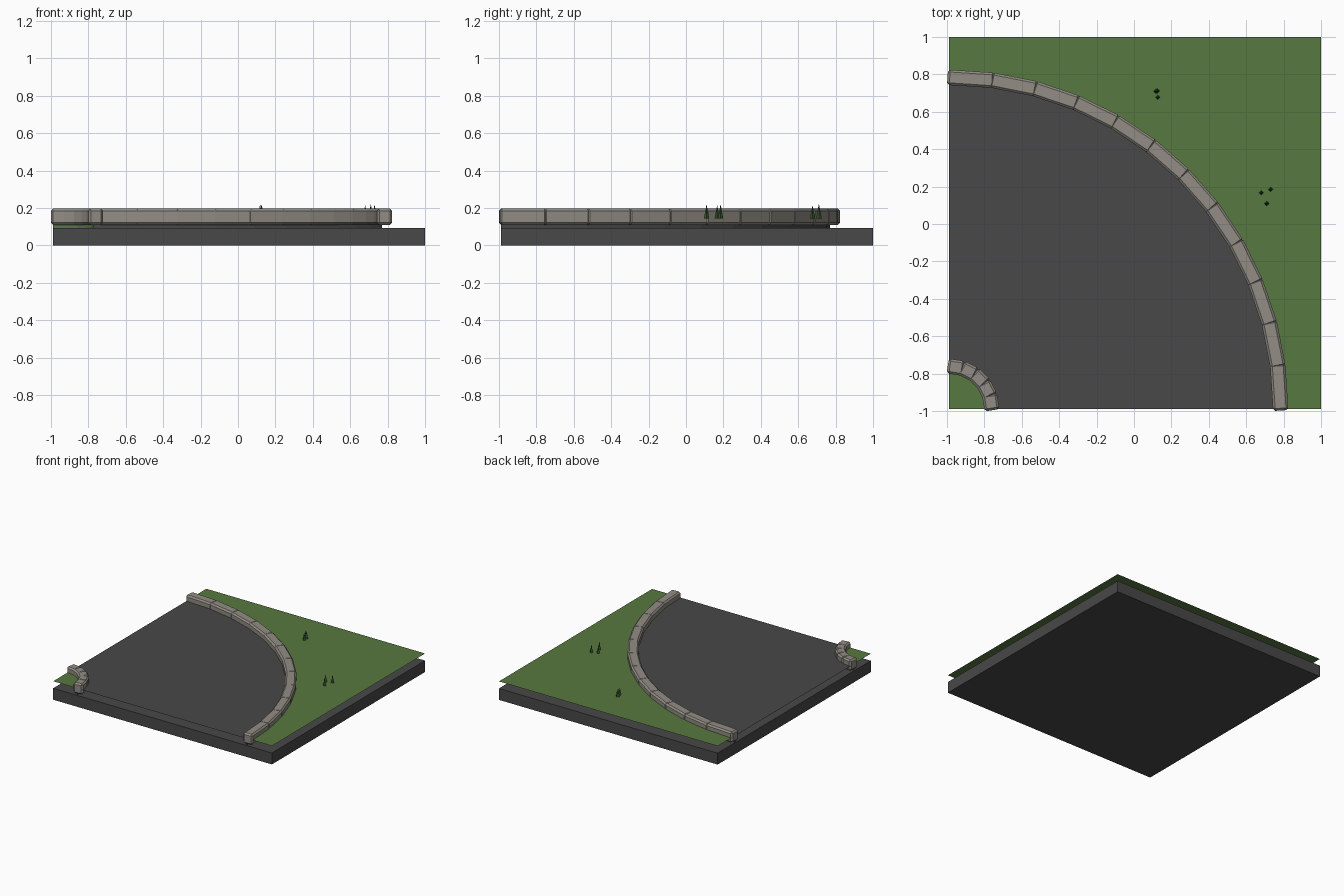
import bpy, bmesh, math
from mathutils import Matrix

if "Cube" in bpy.data.objects:
    bpy.data.objects.remove(bpy.data.objects["Cube"])

LO, HI = -0.988, 1.0             # tile edges; arcs are centred on the (LO, LO) corner
R_OUT, R_IN = 1.757, 0.215       # kerb centre lines
Z_SLAB, Z_ROAD, Z_GRASS = 0.094, 0.15, 0.152


def material(name, r, g, b):
    m = bpy.data.materials.new(name)
    m.diffuse_color = (r, g, b, 1)
    m.use_nodes = True
    m.node_tree.nodes["Principled BSDF"].inputs["Base Color"].default_value = m.diffuse_color
    return m


ASPHALT = material("asphalt", 0.065, 0.065, 0.065)
GRASS = material("grass", 0.095, 0.19, 0.05)
STONE = material("stone", 0.29, 0.27, 0.235)
BLADE = material("blade", 0.04, 0.09, 0.025)


def finish(name, bm, mat):
    me = bpy.data.meshes.new(name)
    bm.to_mesh(me)
    bm.free()
    me.materials.append(mat)
    ob = bpy.data.objects.new(name, me)
    bpy.context.collection.objects.link(ob)
    return ob


def arc(r, n):
    return [(LO + r * math.cos(math.pi / 2 * i / n),
             LO + r * math.sin(math.pi / 2 * i / n)) for i in range(n + 1)]


def sheet(name, pts, z, mat):
    bm = bmesh.new()
    face = bm.faces.new([bm.verts.new((x, y, z)) for x, y in pts])
    face.normal_update()
    if face.normal.z < 0:
        face.normal_flip()
    bmesh.ops.triangulate(bm, faces=[face])
    finish(name, bm, mat)


def skirt(name, pts, z0, z1, mat):
    # upright strip closing the gap below a kerb
    bm = bmesh.new()
    cols = [(bm.verts.new((x, y, z0)), bm.verts.new((x, y, z1))) for x, y in pts]
    for (a, b), (c, d) in zip(cols, cols[1:]):
        bm.faces.new((a, c, d, b))
    finish(name, bm, mat)


def kerb(name, r, count, length, width, z0, z1, bevel):
    # chamfered blocks laid round a quarter circle
    bm = bmesh.new()
    for i in range(count):
        a = math.pi / 2 * (i + 0.5) / count
        m = (Matrix.Translation((LO, LO, (z0 + z1) / 2)) @ Matrix.Rotation(a, 4, 'Z')
             @ Matrix.Translation((r, 0, 0)) @ Matrix.Diagonal((width, length, z1 - z0, 1)))
        bmesh.ops.create_cube(bm, size=1, matrix=m)
    bmesh.ops.bevel(bm, geom=bm.edges[:], offset=bevel, segments=1, affect='EDGES')
    finish(name, bm, STONE)


# base slab
bm = bmesh.new()
mid, size = (LO + HI) / 2, HI - LO
bmesh.ops.create_cube(bm, size=1, matrix=Matrix.Translation((mid, mid, Z_SLAB / 2))
                      @ Matrix.Diagonal((size, size, Z_SLAB, 1)))
finish("base_slab", bm, ASPHALT)

# thin floating road and grass sheets
sheet("road", arc(R_OUT, 12) + arc(R_IN, 5)[::-1], Z_ROAD, ASPHALT)
sheet("outer_grass", arc(R_OUT, 12) + [(LO, HI), (HI, HI), (HI, LO)], Z_GRASS, GRASS)
sheet("corner_grass", [(LO, LO)] + arc(R_IN, 5), Z_GRASS, GRASS)

# skirts under the kerbs
skirt("road_skirt", arc(R_OUT, 12), Z_SLAB, Z_ROAD, ASPHALT)
skirt("corner_grass_skirt", arc(R_IN, 5), Z_SLAB, Z_GRASS, GRASS)

# kerb stones
kerb("outer_kerb", 1.768, 12, 0.25, 0.082, 0.11, 0.197, 0.012)
kerb("corner_kerb", 0.225, 5, 0.087, 0.08, 0.11, 0.197, 0.012)

# grass blades: small four-sided spikes
bm = bmesh.new()
for x, y, h in [(0.118, 0.71, 0.075), (0.125, 0.712, 0.07), (0.127, 0.677, 0.07),
                (0.68, 0.167, 0.07), (0.73, 0.185, 0.075), (0.71, 0.11, 0.075)]:
    bmesh.ops.create_cone(bm, cap_ends=True, segments=4, radius1=0.014, radius2=0, depth=h,
                          matrix=Matrix.Translation((x, y, 0.145 + h / 2)))
finish("grass_blades", bm, BLADE)
